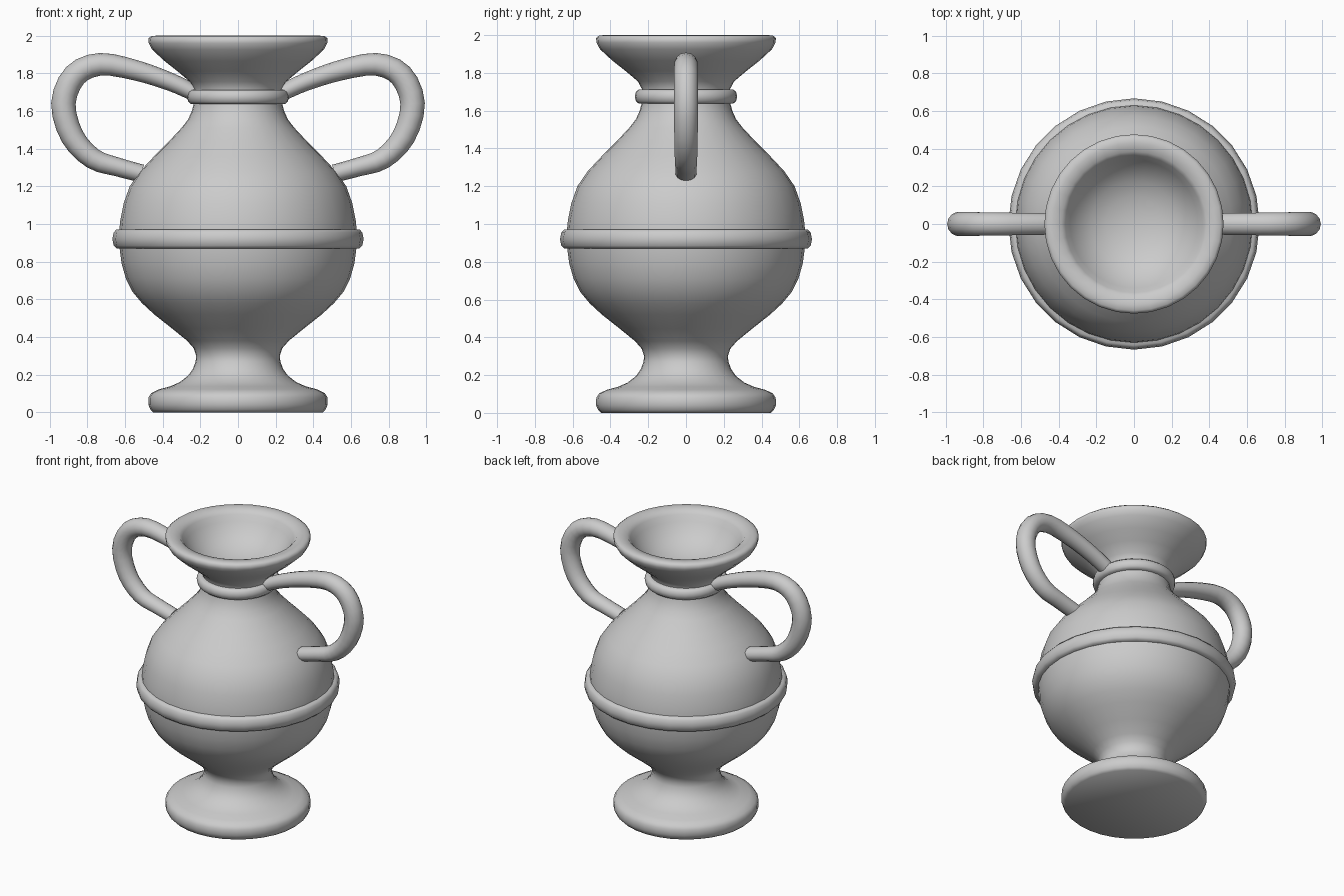
import bpy, bmesh, math
from mathutils import Vector

if "Cube" in bpy.data.objects:
    bpy.data.objects.remove(bpy.data.objects["Cube"])

clay = bpy.data.materials.new("grey_clay")
clay.diffuse_color = (0.6, 0.6, 0.6, 1)
clay.use_nodes = True
clay.node_tree.nodes["Principled BSDF"].inputs["Base Color"].default_value = clay.diffuse_color


def finish(name, bm, angle=50):
    """Turn a bmesh into a smooth shaded object."""
    bmesh.ops.remove_doubles(bm, verts=bm.verts, dist=1e-5)
    bmesh.ops.recalc_face_normals(bm, faces=bm.faces)
    me = bpy.data.meshes.new(name)
    bm.to_mesh(me)
    bm.free()
    me.materials.append(clay)
    ob = bpy.data.objects.new(name, me)
    bpy.context.collection.objects.link(ob)
    bpy.ops.object.select_all(action='DESELECT')
    ob.select_set(True)
    bpy.context.view_layer.objects.active = ob
    bpy.ops.object.shade_smooth_by_angle(angle=math.radians(angle))
    return ob


def lathe(name, profile, sides, closed=False, angle=50):
    """Spin an (r, z) profile around the z axis."""
    bm = bmesh.new()
    vs = [bm.verts.new((r, 0, z)) for r, z in profile]
    pairs = list(zip(vs, vs[1:])) + ([(vs[-1], vs[0])] if closed else [])
    edges = [bm.edges.new(p) for p in pairs]
    bmesh.ops.spin(bm, geom=vs + edges, cent=(0, 0, 0), axis=(0, 0, 1),
                   angle=math.tau, steps=sides, use_merge=True)
    return finish(name, bm, angle)


def spline(pts, n):
    """Smooth path through control points."""
    p = [Vector(q) for q in pts]
    p = [2 * p[0] - p[1]] + p + [2 * p[-1] - p[-2]]
    out = []
    for a, b, c, d in zip(p, p[1:], p[2:], p[3:]):
        for i in range(n):
            t = i / n
            out.append(0.5 * (2 * b + (c - a) * t + (2 * a - 5 * b + 4 * c - d) * t * t
                              + (3 * b - a - 3 * c + d) * t ** 3))
    return out + [p[-2]]


# Vessel: foot, belly, neck, flared lip and hollow mouth
vessel = [(0, 0), (0.45, 0), (0.465, 0.015), (0.476, 0.04), (0.475, 0.08), (0.46, 0.103),
          (0.42, 0.122), (0.36, 0.138), (0.31, 0.16), (0.265, 0.195), (0.24, 0.23),
          (0.225, 0.27), (0.222, 0.30), (0.235, 0.34), (0.27, 0.38), (0.35, 0.445),
          (0.445, 0.52), (0.51, 0.58), (0.56, 0.64), (0.595, 0.71), (0.618, 0.79),
          (0.63, 0.88), (0.632, 0.95), (0.625, 1.02), (0.607, 1.11), (0.575, 1.20),
          (0.52, 1.28), (0.445, 1.36), (0.37, 1.435), (0.30, 1.51), (0.265, 1.555),
          (0.245, 1.60), (0.232, 1.65), (0.231, 1.71), (0.255, 1.755), (0.32, 1.81),
          (0.39, 1.865), (0.455, 1.925), (0.474, 1.96), (0.476, 1.985), (0.46, 1.998),
          (0.43, 2.0), (0.385, 1.992), (0.365, 1.97), (0.34, 1.93), (0.295, 1.87),
          (0.23, 1.82), (0.15, 1.785), (0.07, 1.77), (0, 1.765)]
lathe("vessel", vessel, 32, angle=60)

# Raised rounded rings around belly and neck
lathe("belly_band", [(0.61, 0.87), (0.645, 0.87), (0.66, 0.885), (0.667, 0.92),
                     (0.66, 0.955), (0.645, 0.972), (0.61, 0.972)], 28, True)
lathe("neck_ring", [(0.215, 1.637), (0.25, 1.637), (0.265, 1.65), (0.271, 1.675),
                    (0.265, 1.70), (0.25, 1.712), (0.215, 1.712)], 32, True)

# Handles: tapered tubes looping from neck ring to shoulder (x, z, radius)
path = spline([(0.24, 1.70, 0.044), (0.36, 1.755, 0.048), (0.54, 1.815, 0.054),
               (0.73, 1.848, 0.06), (0.865, 1.79, 0.064), (0.927, 1.64, 0.065),
               (0.88, 1.465, 0.062), (0.77, 1.347, 0.056), (0.64, 1.303, 0.05),
               (0.512, 1.268, 0.048)], 3)
SIDES = 14
for side, label in ((1, "right_handle"), (-1, "left_handle")):
    bm = bmesh.new()
    rings = []
    for i, (x, z, r) in enumerate(path):
        d = path[min(i + 1, len(path) - 1)] - path[max(i - 1, 0)]
        n = Vector((-d.y, d.x)).normalized()
        ry = 0.5 * (r + 0.065)  # slightly wider across than thick
        ring = []
        for k in range(SIDES):
            a = math.tau * k / SIDES
            ring.append(bm.verts.new((side * (x + n.x * r * math.cos(a)), ry * math.sin(a),
                                      z + n.y * r * math.cos(a))))
        rings.append(ring)
    for a, b in zip(rings, rings[1:]):
        for k in range(SIDES):
            j = (k + 1) % SIDES
            bm.faces.new((a[k], a[j], b[j], b[k]))
    bm.faces.new(rings[0])
    bm.faces.new(rings[-1])
    finish(label, bm)
